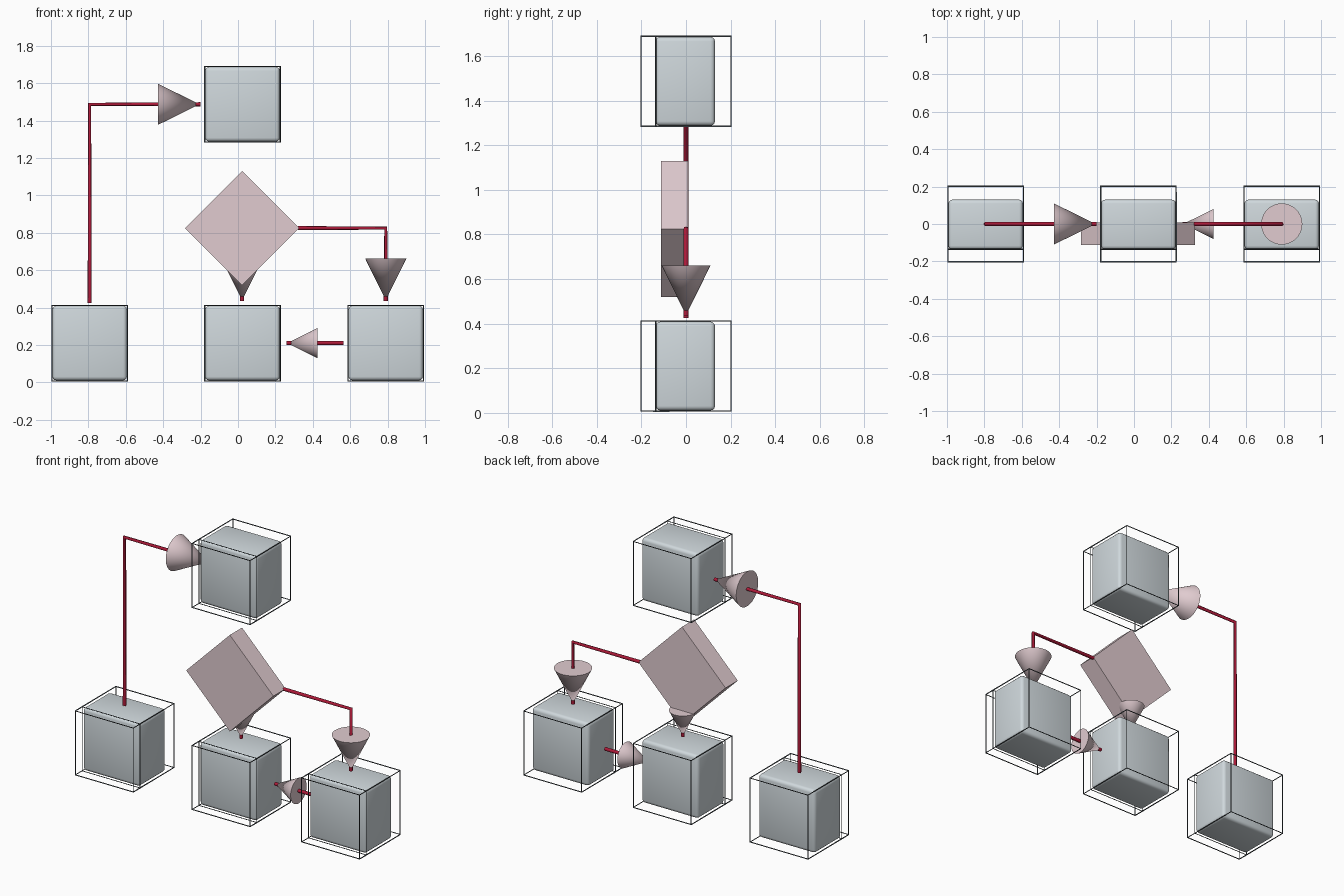
import bpy, bmesh, math
from mathutils import Vector, Matrix

if "Cube" in bpy.data.objects:
    bpy.data.objects.remove(bpy.data.objects["Cube"])


def material(name, rgb):
    m = bpy.data.materials.new(name)
    m.diffuse_color = (*rgb, 1)
    m.use_nodes = True
    m.node_tree.nodes["Principled BSDF"].inputs["Base Color"].default_value = m.diffuse_color
    return m


GLASS = material("pale_blue_grey", (0.63, 0.69, 0.72))
DARK = material("dark_grey", (0.06, 0.075, 0.085))
PINK = material("dusty_pink", (0.75, 0.6, 0.63))
RED = material("deep_red", (0.42, 0.01, 0.04))


def finish(name, bm, mat, smooth=False):
    bmesh.ops.recalc_face_normals(bm, faces=bm.faces)
    mesh = bpy.data.meshes.new(name)
    bm.to_mesh(mesh)
    bm.free()
    mesh.materials.append(mat)
    ob = bpy.data.objects.new(name, mesh)
    bpy.context.collection.objects.link(ob)
    if smooth:
        bpy.ops.object.select_all(action='DESELECT')
        ob.select_set(True)
        bpy.context.view_layer.objects.active = ob
        bpy.ops.object.shade_smooth_by_angle(angle=math.radians(35))
    return ob


def box(name, center, size, mat, bevel=0, tilt=0):
    bm = bmesh.new()
    bmesh.ops.create_cube(bm, size=1)
    bmesh.ops.scale(bm, vec=size, verts=bm.verts)
    if bevel:
        bmesh.ops.bevel(bm, geom=bm.edges[:], offset=bevel, segments=3,
                        profile=0.5, affect='EDGES')
    m = Matrix.Translation(center) @ Matrix.Rotation(tilt, 4, 'Y')
    bmesh.ops.transform(bm, matrix=m, verts=bm.verts)
    return finish(name, bm, mat, smooth=bool(bevel))


def frame(name, center, size, mat):
    # thin outline cube with an extra loop level with the block's front face
    bm = bmesh.new()
    bmesh.ops.create_cube(bm, size=size)
    bmesh.ops.bisect_plane(bm, geom=bm.verts[:] + bm.edges[:] + bm.faces[:],
                           plane_co=(0, -0.135, 0), plane_no=(0, 1, 0))
    bmesh.ops.translate(bm, vec=center, verts=bm.verts)
    ob = finish(name, bm, mat)
    w = ob.modifiers.new("outline", 'WIREFRAME')
    w.thickness = 0.007
    w.offset = 0
    return ob


def line(name, points):
    cu = bpy.data.curves.new(name, 'CURVE')
    cu.dimensions = '3D'
    cu.bevel_depth = 0.011
    cu.bevel_resolution = 2
    cu.use_fill_caps = True
    sp = cu.splines.new('POLY')
    sp.points.add(len(points) - 1)
    for p, (x, z) in zip(sp.points, points):
        p.co = (x, 0, z, 1)
    cu.materials.append(RED)
    ob = bpy.data.objects.new(name, cu)
    bpy.context.collection.objects.link(ob)


def arrow(name, base, tip, radius):
    a, b = Vector((base[0], 0, base[1])), Vector((tip[0], 0, tip[1]))
    d = b - a
    bm = bmesh.new()
    bmesh.ops.create_cone(bm, cap_ends=True, segments=40, radius1=radius,
                          radius2=0, depth=d.length)
    m = Matrix.Translation((a + b) / 2) @ d.to_track_quat('Z', 'Y').to_matrix().to_4x4()
    bmesh.ops.transform(bm, matrix=m, verts=bm.verts)
    finish(name, bm, PINK, smooth=True)


# Four blocks, each in an outline cube
for label, x, z in (("left", -0.793, 0.21), ("middle", 0.024, 0.21),
                    ("right", 0.79, 0.21), ("top", 0.024, 1.487)):
    box(label + "_block", (x, -0.003, z), (0.398, 0.266, 0.398), GLASS, bevel=0.02)
    frame(label + "_outline", (x, 0, z), 0.405, DARK)

# Decision diamond
side = 0.305 * math.sqrt(2)
box("diamond", (0.022, -0.052, 0.825), (side, 0.122, side), PINK, tilt=math.pi / 4)

# Connector lines
line("left_line", [(-0.793, 0.425), (-0.793, 1.487), (-0.2, 1.487)])
line("right_line", [(0.32, 0.825), (0.79, 0.825), (0.79, 0.435)])
line("centre_line", [(0.022, 0.53), (0.022, 0.435)])
line("cross_line", [(0.565, 0.21), (0.26, 0.21)])

# Arrow heads
arrow("left_arrow", (-0.428, 1.487), (-0.205, 1.487), 0.11)
arrow("right_arrow", (0.79, 0.662), (0.79, 0.439), 0.11)
arrow("centre_arrow", (0.022, 0.6), (0.022, 0.439), 0.08)
arrow("cross_arrow", (0.424, 0.21), (0.263, 0.21), 0.08)
